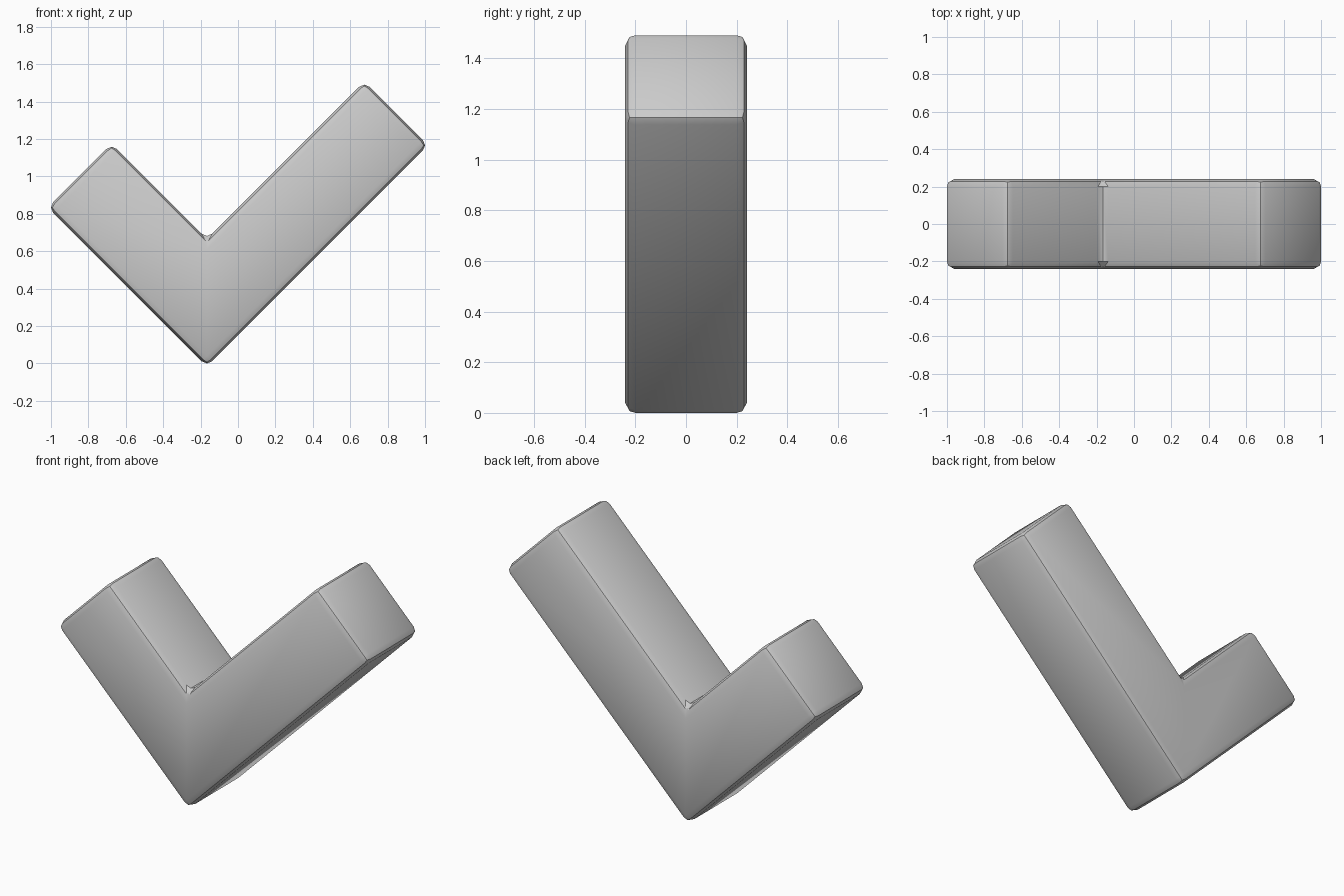
import bpy, bmesh, math

if "Cube" in bpy.data.objects:
    bpy.data.objects.remove(bpy.data.objects["Cube"])

# Rotated L profile in the xz plane; every side runs at 45 degrees
WIDTH = 0.04                                  # rounded edge width
DROP = WIDTH * (math.sqrt(2) - 1)             # what the rounding takes off each tip
HALF_Y = 0.24
xb, zb = -0.166, -DROP                        # bottom tip before rounding
long_arm = 1 + DROP - xb
short_arm = 1 + DROP + xb
t = 0.341                                     # arm thickness along x and z


def point(right, left):
    """Position after moving up-right and up-left from the bottom tip."""
    return (xb + right - left, zb + right + left)


profile = [point(0, 0), point(long_arm, 0), point(long_arm, t),
           point(t, t), point(t, short_arm), point(0, short_arm)]

# Extrude the profile through the depth
bm = bmesh.new()
face = bm.faces.new([bm.verts.new((x, -HALF_Y, z)) for x, z in profile])
ext = bmesh.ops.extrude_face_region(bm, geom=[face])
bmesh.ops.translate(bm, vec=(0, 2 * HALF_Y, 0),
                    verts=[g for g in ext["geom"] if isinstance(g, bmesh.types.BMVert)])
bmesh.ops.recalc_face_normals(bm, faces=bm.faces)
mesh = bpy.data.meshes.new("check_mark")
bm.to_mesh(mesh)
bm.free()
check = bpy.data.objects.new("check_mark", mesh)
bpy.context.collection.objects.link(check)

# Rounded edges all round
bevel = check.modifiers.new("rounded_edges", 'BEVEL')
bevel.width = WIDTH
bevel.segments = 2
bevel.limit_method = 'ANGLE'

# Smooth shading with a crease at the middle of each rounding
bpy.context.view_layer.objects.active = check
check.select_set(True)
bpy.ops.object.modifier_apply(modifier=bevel.name)
bpy.ops.object.shade_smooth_by_angle(angle=math.radians(30))
